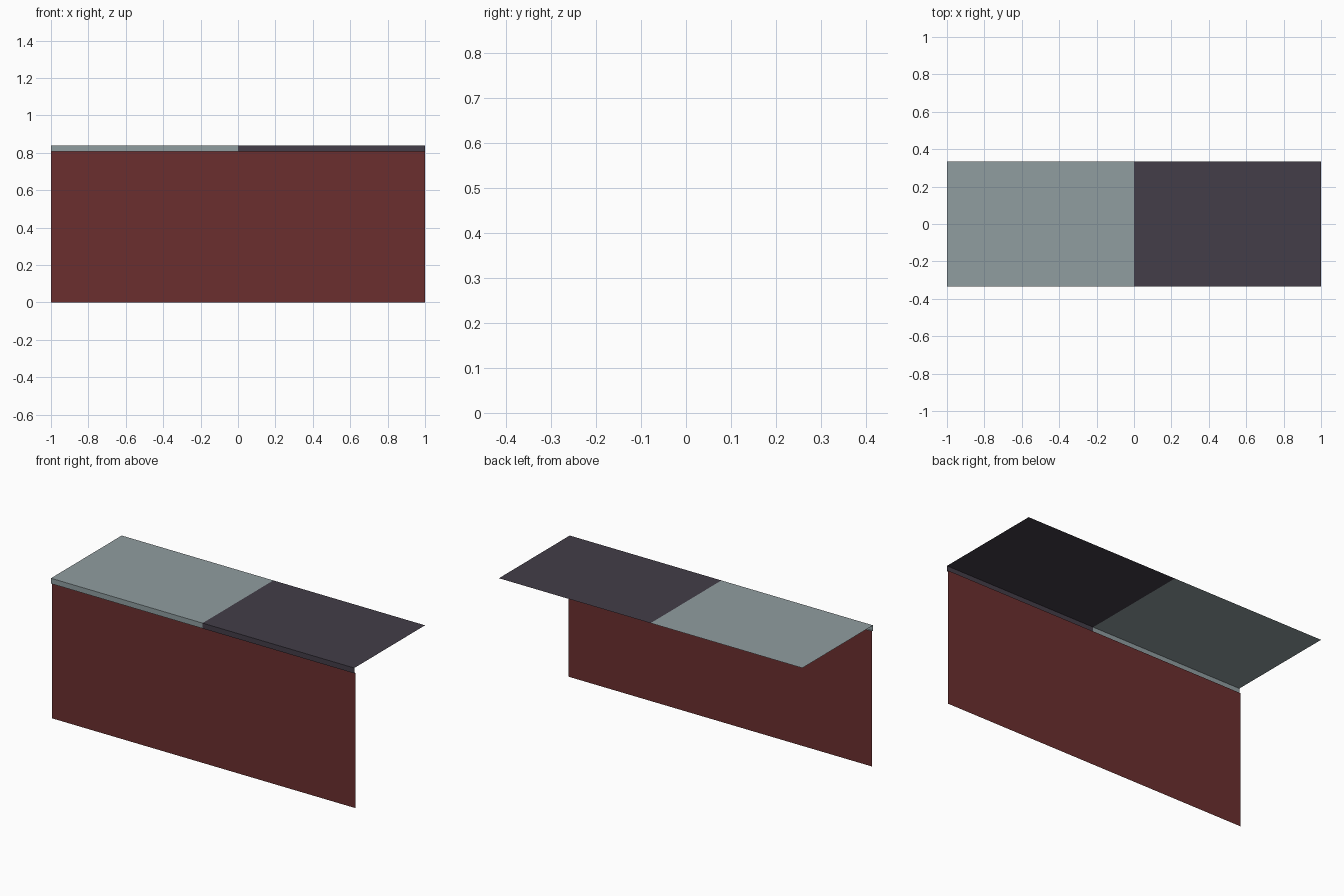
import bpy
import bmesh

if "Cube" in bpy.data.objects:
    bpy.data.objects.remove(bpy.data.objects["Cube"])


def srgb(h):
    def lin(c):
        c /= 255
        return c / 12.92 if c <= 0.04045 else ((c + 0.055) / 1.055) ** 2.4
    return tuple(lin(int(h[i:i + 2], 16)) for i in (0, 2, 4)) + (1.0,)


def material(name, h):
    m = bpy.data.materials.new(name)
    m.diffuse_color = srgb(h)
    m.use_nodes = True
    m.node_tree.nodes["Principled BSDF"].inputs["Base Color"].default_value = m.diffuse_color
    return m


def sheet(name, profile, x0, x1, mat):
    """Sweep an open (y, z) profile along x as a thin unthickened sheet."""
    bm = bmesh.new()
    rows = [[bm.verts.new((x, y, z)) for x in (x0, x1)] for y, z in profile]
    for a, b in zip(rows, rows[1:]):
        bm.faces.new((a[0], a[1], b[1], b[0]))
    mesh = bpy.data.meshes.new(name)
    bm.to_mesh(mesh)
    bm.free()
    mesh.materials.append(mat)
    obj = bpy.data.objects.new(name, mesh)
    bpy.context.collection.objects.link(obj)


red = material("dark red", "6B2F2F")
grey = material("pale grey", "909DA0")
dark = material("dark plum", "433D48")

FRONT, BACK, RECESS = -0.333, 0.333, -0.324
LIP, TOP = 0.806, 0.838

# Front panel, set slightly behind the counter lip
sheet("front_panel", [(RECESS, 0), (RECESS, LIP)], -1, 1, red)

# Counter top halves: lip underside, lip face, top surface
counter = [(RECESS, LIP), (FRONT, LIP), (FRONT, TOP), (BACK, TOP)]
sheet("counter_top_left", counter, -1, 0, grey)
sheet("counter_top_right", counter, 0, 1, dark)
